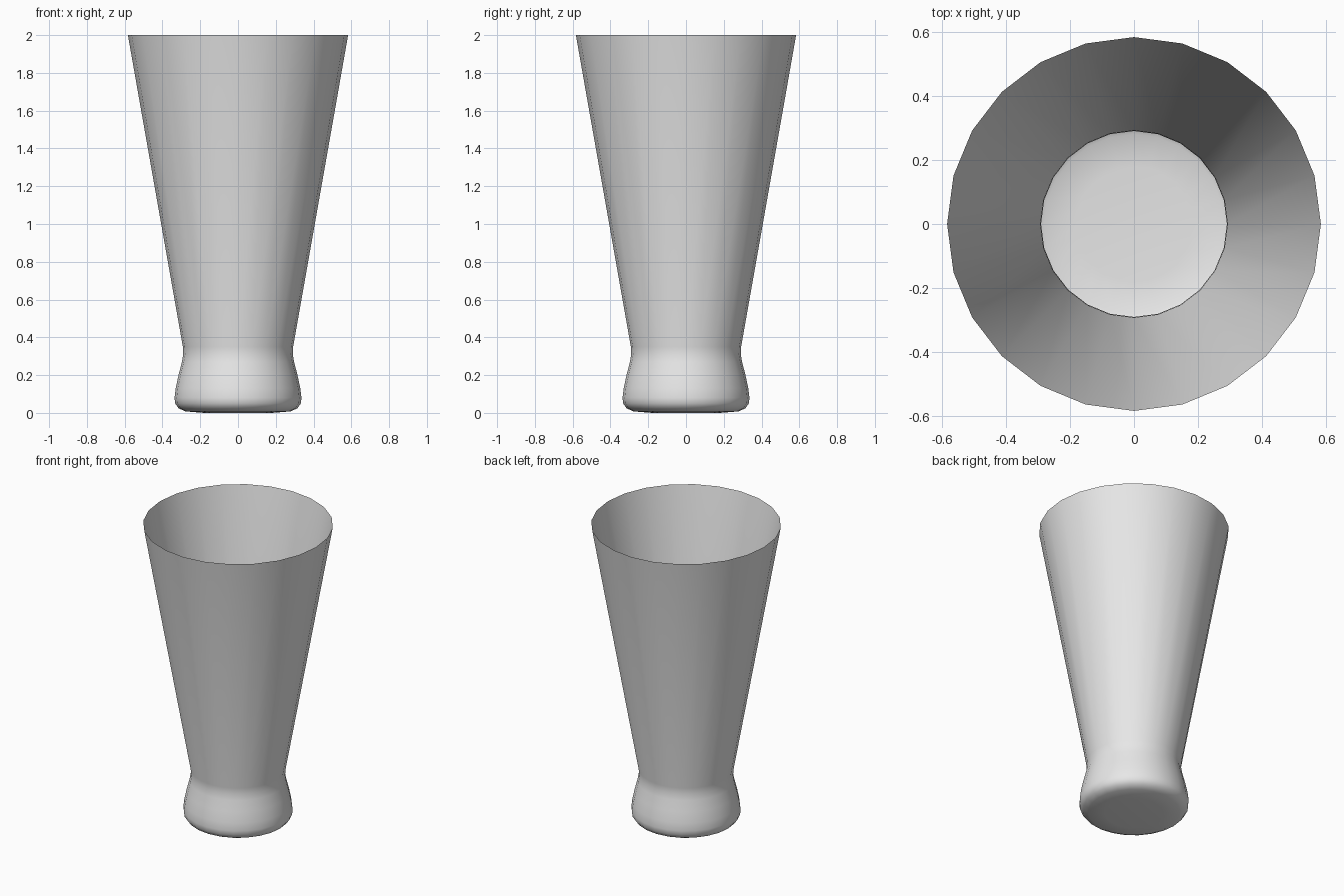
import bpy
import bmesh
from math import cos, sin, tau, radians

cube = bpy.data.objects.get("Cube")
if cube:
    bpy.data.objects.remove(cube, do_unlink=True)

SIDES = 24

# Profile as (radius, height), from the underside up to the open rim
PROFILE = [
    (0.18, 0.0), (0.28, 0.008), (0.315, 0.025), (0.333, 0.05), (0.336, 0.08),
    (0.33, 0.13), (0.315, 0.2), (0.297, 0.27), (0.29, 0.31), (0.292, 0.35),
    (0.583, 2.0),
]

glass_material = bpy.data.materials.new("light_grey_glass")
glass_material.use_nodes = True
colour = (0.8, 0.8, 0.8, 1.0)
glass_material.diffuse_color = colour
glass_material.node_tree.nodes["Principled BSDF"].inputs["Base Color"].default_value = colour


def lathe(name, profile, material):
    """Turn a profile around z into a thin shell, closed at the bottom."""
    bm = bmesh.new()
    rings = []
    for radius, height in profile:
        rings.append([
            bm.verts.new((radius * cos(tau * i / SIDES), radius * sin(tau * i / SIDES), height))
            for i in range(SIDES)
        ])
    bm.faces.new(list(reversed(rings[0])))
    for low, high in zip(rings, rings[1:]):
        for i in range(SIDES):
            j = (i + 1) % SIDES
            bm.faces.new((low[i], low[j], high[j], high[i]))
    mesh = bpy.data.meshes.new(name)
    bm.to_mesh(mesh)
    bm.free()
    mesh.materials.append(material)
    obj = bpy.data.objects.new(name, mesh)
    bpy.context.collection.objects.link(obj)
    return obj


# Tall flared tumbler with a rounded foot and an open top
glass = lathe("tall_glass", PROFILE, glass_material)
bpy.ops.object.select_all(action='DESELECT')
glass.select_set(True)
bpy.context.view_layer.objects.active = glass
bpy.ops.object.shade_smooth_by_angle(angle=radians(60))
